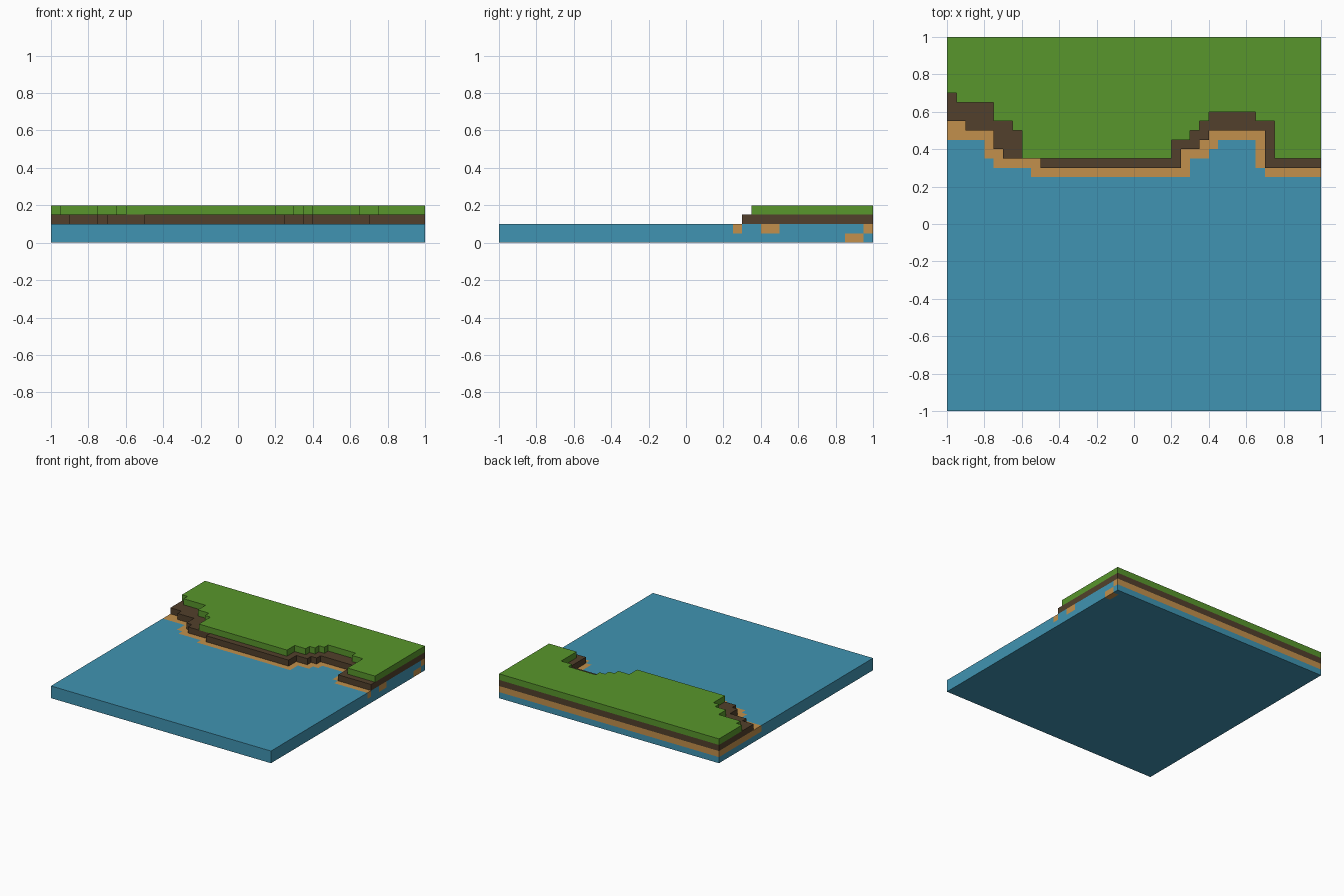
import bpy, bmesh
from mathutils import Vector

if "Cube" in bpy.data.objects:
    bpy.data.objects.remove(bpy.data.objects["Cube"])

CELL, N = 0.05, 40

# Front edge of each layer: (x where the step ends, y of the edge)
SAND = [(-.8, .45), (-.75, .35), (-.55, .30), (.3, .25), (.4, .35), (.45, .40),
        (.65, .45), (.7, .30), (1, .25)]
SOIL = [(-.9, .55), (-.75, .50), (-.7, .40), (-.5, .35), (.25, .30), (.35, .40),
        (.4, .45), (.7, .50), (1, .30)]
GRASS = [(-.95, .70), (-.75, .65), (-.65, .55), (-.6, .50), (.2, .35), (.3, .45),
         (.35, .50), (.4, .55), (.65, .60), (.75, .55), (1, .35)]


def behind(profile, x, y):
    """True when the point lies behind the stepped shoreline."""
    return y > next(edge for end, edge in profile if x < end)


def layer_at(i, j, k):
    """Which part fills a grid cell, or None."""
    if not (0 <= i < N and 0 <= j < N and 0 <= k < 4):
        return None
    x, y = -1 + (i + .5) * CELL, -1 + (j + .5) * CELL
    if k == 3:
        return "grass" if behind(GRASS, x, y) else None
    if k == 2:
        return "soil" if behind(SOIL, x, y) else None
    if i == N - 1:
        # sand patches showing through the water on the right side
        if k == 0:
            return "sand" if .85 < y < .95 else "water"
        return "sand" if .25 < y < .3 or .4 < y < .5 or y > .95 else "water"
    return "sand" if k == 1 and behind(SAND, x, y) else "water"


COLOURS = {
    "water": (.051, .296, .445, 1),
    "sand": (.539, .279, .072, 1),
    "soil": (.084, .051, .025, 1),
    "grass": (.098, .305, .025, 1),
}
meshes = {name: bmesh.new() for name in COLOURS}

# Outer faces of the stepped layers
for i in range(N):
    for j in range(N):
        for k in range(4):
            part = layer_at(i, j, k)
            if not part:
                continue
            bm = meshes[part]
            centre = Vector((i + .5, j + .5, k + .5))
            for axis in range(3):
                for sign in (-1, 1):
                    n = Vector((0, 0, 0))
                    n[axis] = sign
                    if layer_at(i + int(n.x), j + int(n.y), k + int(n.z)):
                        continue
                    u = Vector((0, 0, 0))
                    u[(axis + 1) % 3] = 1
                    v = n.cross(u)
                    pts = [centre + (n + u * a + v * b) / 2
                           for a, b in ((-1, -1), (1, -1), (1, 1), (-1, 1))]
                    bm.faces.new([bm.verts.new(p * CELL - Vector((1, 1, 0)))
                                  for p in pts])

# Merge cells into large flat faces and make one object per layer
for name, bm in meshes.items():
    bmesh.ops.remove_doubles(bm, verts=bm.verts, dist=1e-4)
    bmesh.ops.dissolve_limit(bm, angle_limit=.01, verts=bm.verts, edges=bm.edges)
    me = bpy.data.meshes.new(name)
    bm.to_mesh(me)
    bm.free()
    mat = bpy.data.materials.new(name + " colour")
    mat.diffuse_color = COLOURS[name]
    mat.use_nodes = True
    mat.node_tree.nodes["Principled BSDF"].inputs["Base Color"].default_value = mat.diffuse_color
    me.materials.append(mat)
    bpy.context.collection.objects.link(bpy.data.objects.new(name, me))
